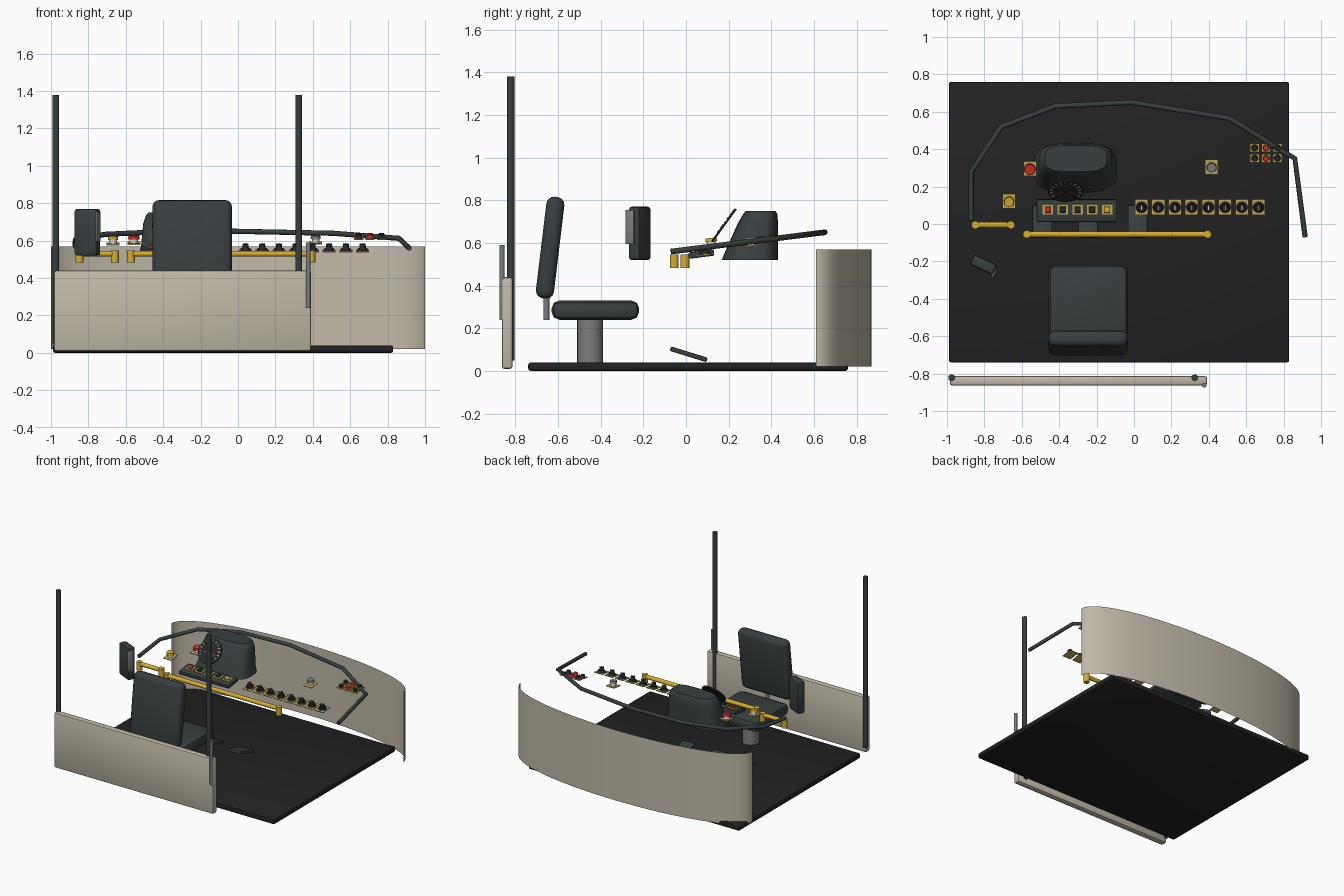
import bpy, bmesh, math
from mathutils import Matrix, Vector

cube = bpy.data.objects.get("Cube")
if cube:
    bpy.data.objects.remove(cube, do_unlink=True)


def material(name, *rgb):
    m = bpy.data.materials.new(name)
    m.use_nodes = True
    m.diffuse_color = (*rgb, 1)
    m.node_tree.nodes["Principled BSDF"].inputs["Base Color"].default_value = (*rgb, 1)
    return m


BEIGE = material("beige_paint", .54, .49, .40)
SLATE = material("dark_slate", .04, .05, .052)
FLOOR = material("floor_black", .016, .016, .016)
KNOB = material("knob_black", .02, .022, .024)
METAL = material("grey_metal", .2, .21, .22)
YELLOW = material("handle_yellow", .68, .42, .03)
BRASS = material("plate_yellow", .55, .42, .1)
RED = material("signal_red", .6, .03, .02)
WHITE = material("pale_white", .75, .75, .7)

built = []


def finish(name, bm, mat, matrix=Matrix()):
    mesh = bpy.data.meshes.new(name)
    bm.to_mesh(mesh)
    bm.free()
    mesh.materials.append(mat)
    obj = bpy.data.objects.new(name, mesh)
    obj.matrix_world = matrix
    bpy.context.collection.objects.link(obj)
    built.append(obj)
    return obj


def place(loc, rx=0, rz=0):
    return Matrix.Translation(loc) @ Matrix.Rotation(rz, 4, 'Z') @ Matrix.Rotation(rx, 4, 'X')


def box(name, size, loc, mat, bevel=0, segments=2, rx=0, rz=0, base=Matrix()):
    bm = bmesh.new()
    bmesh.ops.create_cube(bm, size=1)
    bmesh.ops.scale(bm, vec=size, verts=bm.verts)
    if bevel:
        bmesh.ops.bevel(bm, geom=bm.edges[:], offset=bevel, segments=segments,
                        profile=.5, affect='EDGES')
    return finish(name, bm, mat, base @ place(loc, rx, rz))


def cylinder(name, radius, depth, loc, mat, top=None, sides=20, base=Matrix()):
    # loc is the centre of the bottom cap
    bm = bmesh.new()
    bmesh.ops.create_cone(bm, cap_ends=True, segments=sides, radius1=radius,
                          radius2=radius if top is None else top, depth=depth)
    bmesh.ops.translate(bm, vec=(0, 0, depth / 2), verts=bm.verts)
    return finish(name, bm, mat, base @ Matrix.Translation(loc))


def tube(name, points, radius, mat):
    curve = bpy.data.curves.new(name, 'CURVE')
    curve.dimensions = '3D'
    curve.bevel_depth = radius
    curve.bevel_resolution = 3
    curve.use_fill_caps = True
    spline = curve.splines.new('POLY')
    spline.points.add(len(points) - 1)
    for p, co in zip(spline.points, points):
        p.co = (*co, 1)
    curve.materials.append(mat)
    obj = bpy.data.objects.new(name, curve)
    bpy.context.collection.objects.link(obj)


# Floor and rear gate with its posts
box("floor", (1.82, 1.5, .04), (-.08, .01, .02), FLOOR, .012)
box("gate", (1.375, .05, .43), (-.297, -.838, .225), BEIGE, .012)
for side, x in (("right", -.975), ("left", .325)):
    cylinder(side + "_post", .018, 1.33, (x, -.822, .05), SLATE)
cylinder("gate_handle", .012, .35, (.375, -.863, .24), METAL)

# Curved windbreak: thin half-ellipse wall
bm = bmesh.new()
steps = 64
rows = []
for i in range(steps + 1):
    a = math.pi * i / steps
    x, y = math.cos(a), .61 + .26 * math.sin(a)
    rows.append((bm.verts.new((x, y, .02)), bm.verts.new((x, y, .57))))
for (a, b), (c, d) in zip(rows, rows[1:]):
    bm.faces.new((a, c, d, b))
finish("curved_wall", bm, BEIGE)

# Seat
SX = -.245
box("seat_cushion", (.425, .41, .09), (SX, -.425, .285), SLATE, .036, 2)
box("seat_back", (.425, .085, .48), (SX, -.637, .578), SLATE, .036, 3, rx=-.12)
cylinder("seat_column", .06, .21, (SX, -.45, .04), METAL, sides=32)
cylinder("seat_back_support", .014, .11, (SX, -.655, .24), METAL)

# Foot pedals
for i, x in enumerate((-.49, SX, .02)):
    box(f"pedal_{i + 1}", (.105, .18, .022), (x, .013, .078), SLATE, .006, rx=-.3)

# Side monitor box
monitor = place((-.805, -.217, .645), rz=-.44)
box("monitor_case", (.135, .06, .25), (0, 0, 0), SLATE, .014, base=monitor)
box("monitor_panel", (.012, .045, .16), (.07, -.018, .03), METAL, .004, base=monitor)

# Sloping guard rail
plan = [(-.87, .02), (-.87, .28), (-.71, .52), (-.42, .63), (-.01, .65),
        (.51, .565), (.86, .35), (.915, -.07)]
tube("guard_rail", [(x, y, .56 + .125 * (y + .07)) for x, y in plan], .014, SLATE)

# Yellow grab bars with turned-down ends
for name, x0, x1, y in (("short_bar", -.848, -.658, -.005), ("long_bar", -.573, .393, -.055)):
    tube(name, [(x0, y, .53), (x1, y, .53)], .016, YELLOW)
    for end, x in (("right", x0), ("left", x1)):
        cylinder(f"{name}_{end}_end", .021, .065, (x, y, .482), YELLOW)

# Instrument pod: stacked rounded sections, shrinking and moving back
bm = bmesh.new()
loops = []
for z, cy, hx, hy in ((.52, .3, .222, .132), (.56, .308, .207, .124), (.69, .337, .195, .095),
                      (.735, .348, .18, .08), (.75, .35, .165, .07)):
    ring = []
    for i in range(40):
        a = math.tau * i / 40
        c, s = math.cos(a), math.sin(a)
        ring.append(bm.verts.new((-.312 + hx * math.copysign(abs(c) ** .6, c),
                                  cy + hy * math.copysign(abs(s) ** .6, s), z)))
    loops.append(ring)
for low, high in zip(loops, loops[1:]):
    for i in range(40):
        j = (i + 1) % 40
        bm.faces.new((low[i], low[j], high[j], high[i]))
bm.faces.new(loops[-1])
bm.faces.new(loops[0][::-1])
finish("instrument_pod", bm, SLATE)

# Tilted dial with tick marks and needles
dial = place((-.365, .178, .683), rx=.94)
cylinder("dial_face", .095, .01, (0, 0, -.005), KNOB, sides=32, base=dial)
for i in range(13):
    a = math.radians(-30 + 20 * i)
    box(f"dial_tick_{i + 1}", (.018, .005, .004), (.078 * math.cos(a), .078 * math.sin(a), .006),
        WHITE, rz=a, base=dial)
for i, x in enumerate((-.035, .035)):
    box(f"dial_needle_{i + 1}", (.04, .007, .004), (x, -.012, .006), RED, rz=.5 - i, base=dial)

# Switch panel with five buttons
TILT = .13
panel = place((-.305, .072, .548), rx=TILT)
box("switch_panel", (.43, .12, .03), (0, 0, 0), SLATE, .006, base=panel)
for i, mat in enumerate((RED, KNOB, KNOB, KNOB, YELLOW)):
    x = -.155 + .079 * i
    box(f"switch_plate_{i + 1}", (.056, .056, .006), (x, .008, .017), BRASS, base=panel)
    box(f"switch_button_{i + 1}", (.034, .034, .012), (x, .008, .024), mat, .003, base=panel)


def control(name, loc, width, length, radius, mat, kind):
    """A plate carrying a dial knob, a capped push button or a lamp."""
    base = place(loc, rx=TILT)
    box(name + "_plate", (width, length, .006), (0, 0, 0), BRASS, base=base)
    if kind == "knob":
        cylinder(name + "_skirt", radius * 1.25, .012, (0, 0, .003), mat, radius, base=base)
        cylinder(name + "_knob", radius * .75, .026, (0, 0, .012), mat, radius * .65, base=base)
        box(name + "_mark", (.004, radius, .003), (0, radius * .1, .039), WHITE, base=base)
    elif kind == "button":
        cylinder(name + "_collar", radius * .75, .02, (0, 0, .003), WHITE, base=base)
        cylinder(name + "_cap", radius, .018, (0, 0, .023), mat, radius * .9, base=base)
    else:
        cylinder(name + "_lamp", radius, .018, (0, 0, .003), mat, radius * .8, base=base)


# Row of rotary knobs
for i in range(8):
    control(f"rotary_{i + 1}", (.04 + .0895 * i, .09, .545), .07, .085, .024, KNOB, "knob")

# Large push buttons
control("yellow_button", (-.668, .122, .583), .07, .08, .028, YELLOW, "button")
control("red_button", (-.557, .296, .586), .07, .08, .031, RED, "button")
control("grey_button", (.415, .305, .587), .07, .08, .027, METAL, "button")

# Cluster of small lamps
for row, y in enumerate((.352, .408)):
    for col in range(3):
        control(f"lamp_{row + 1}_{col + 1}", (.645 + .061 * col, y, .61 + .008 * row),
                .05, .045, .018, RED if col == 1 else KNOB, "lamp")

# Smooth rounded forms, keep hard edges
for obj in built:
    obj.select_set(True)
bpy.context.view_layer.objects.active = built[0]
bpy.ops.object.shade_smooth_by_angle(angle=math.radians(35))
